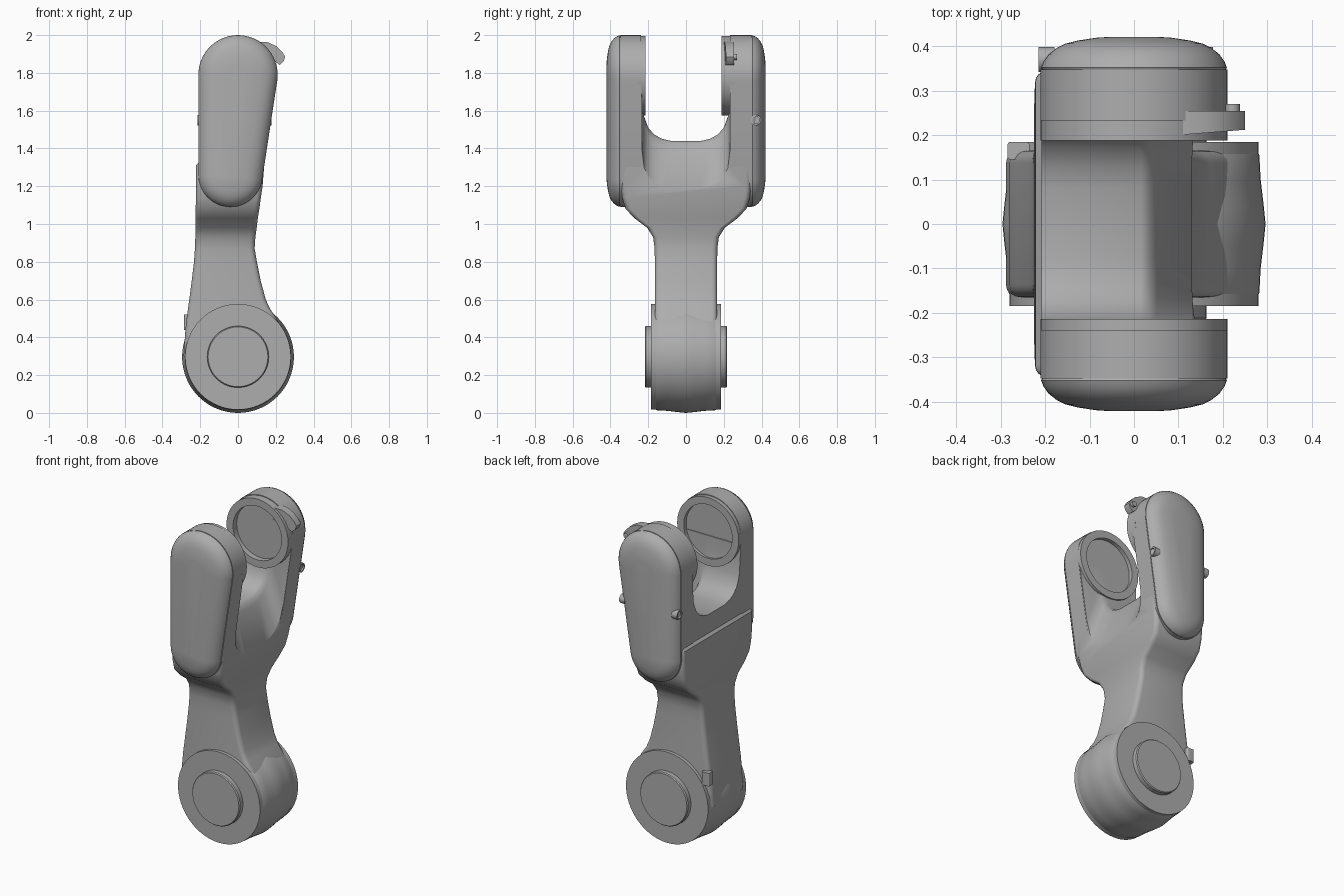
import bpy, bmesh, math
from mathutils import Vector

cube = bpy.data.objects.get("Cube")
if cube:
    bpy.data.objects.remove(cube, do_unlink=True)

grey = bpy.data.materials.new("machine grey")
grey.use_nodes = True
GREY = (0.42, 0.42, 0.42, 1)
grey.diffuse_color = GREY
grey.node_tree.nodes["Principled BSDF"].inputs["Base Color"].default_value = GREY


def smooth(ob, angle=32):
    bpy.ops.object.select_all(action='DESELECT')
    ob.select_set(True)
    bpy.context.view_layer.objects.active = ob
    bpy.ops.object.shade_smooth_by_angle(angle=math.radians(angle))


def loft(name, rings, shade=True):
    """Skin a list of equal-length closed rings and cap both ends."""
    bm = bmesh.new()
    rows = [[bm.verts.new(p) for p in ring] for ring in rings]
    n = len(rows[0])
    for a, b in zip(rows, rows[1:]):
        for i in range(n):
            j = (i + 1) % n
            bm.faces.new((a[i], a[j], b[j], b[i]))
    bm.faces.new(rows[0])
    bm.faces.new(rows[-1])
    bmesh.ops.recalc_face_normals(bm, faces=bm.faces)
    mesh = bpy.data.meshes.new(name)
    bm.to_mesh(mesh)
    bm.free()
    ob = bpy.data.objects.new(name, mesh)
    bpy.context.collection.objects.link(ob)
    mesh.materials.append(grey)
    if shade:
        smooth(ob)
    return ob


def lathe(name, centre, profile, axis='y', n=64):
    """Turn (radius, distance along axis) pairs round the axis."""
    rings = []
    for r, d in profile:
        ring = []
        for k in range(n):
            t = math.tau * k / n
            u, v = r * math.cos(t), r * math.sin(t)
            off = Vector((u, d, v)) if axis == 'y' else Vector((d, u, v))
            ring.append(Vector(centre) + off)
        rings.append(ring)
    return loft(name, rings)


def rounded_rect(z, x0, x1, hy, r=0.028, n=5):
    ring = []
    corners = ((x1 - r, hy - r), (x0 + r, hy - r), (x0 + r, r - hy), (x1 - r, r - hy))
    for q, (cx, cy) in enumerate(corners):
        for k in range(n):
            t = math.pi / 2 * (q + k / (n - 1))
            ring.append((cx + r * math.cos(t), cy + r * math.sin(t), z))
    return ring


def capsule(y, inset, n=28):
    """Tapered capsule outline: large circle above, small one below."""
    ring = []
    for cx, cz, r, a, b in ((0, 1.79, 0.21, -8.6, 180), (-0.04, 1.26, 0.17, 180, 351.4)):
        for k in range(n):
            t = math.radians(a + (b - a) * k / (n - 1))
            ring.append((cx + (r - inset) * math.cos(t), y, cz + (r - inset) * math.sin(t)))
    return ring


# Stem flaring into the fork: z, left edge, right edge, half depth
sections = (
    (0.30, -0.288, 0.25, 0.165), (0.42, -0.280, 0.235, 0.165),
    (0.50, -0.272, 0.205, 0.165), (0.55, -0.265, 0.17, 0.165),
    (0.60, -0.258, 0.147, 0.165), (0.70, -0.245, 0.120, 0.165),
    (0.80, -0.233, 0.100, 0.165), (0.87, -0.228, 0.088, 0.166),
    (0.93, -0.226, 0.092, 0.174), (0.98, -0.225, 0.099, 0.205),
    (1.03, -0.225, 0.105, 0.272), (1.08, -0.224, 0.113, 0.320),
    (1.14, -0.223, 0.121, 0.338), (1.20, -0.223, 0.130, 0.345),
    (1.31, -0.222, 0.139, 0.345), (1.325, -0.208, 0.141, 0.345),
    (1.75, -0.208, 0.204, 0.345))
body = loft("stem_and_fork", [rounded_rect(*s) for s in sections], shade=False)

# Slot between the arms, its floor falling away towards +x
half = ((0.08, 0.0), (0.13, 0.012), (0.17, 0.035), (0.2, 0.07), (0.222, 0.13), (0.232, 0.24))
rings = []
for x, floor in ((-0.5, 1.44), (0.015, 1.44), (0.035, 1.43), (0.052, 1.40),
                 (0.13, 1.19), (0.3, 0.75)):
    ring = [(x, y, floor + dz) for y, dz in half]
    ring += [(x, 0.232, 2.3), (x, -0.237, 2.3)]
    ring += [(x, -y, floor + dz) for y, dz in reversed(half)]
    rings.append(ring)
slot = loft("slot_cutter", rings, shade=False)
slot.hide_render = True
cut = body.modifiers.new("slot", 'BOOLEAN')
cut.operation, cut.solver, cut.object = 'DIFFERENCE', 'EXACT', slot
deps = bpy.context.evaluated_depsgraph_get()
body.data = bpy.data.meshes.new_from_object(body.evaluated_get(deps))
body.modifiers.clear()
bpy.data.objects.remove(slot, do_unlink=True)
smooth(body, 35)

# Arm shells, domed covers and bearing seats
for side, label, inner, seat in ((-1, "front", 0.238, 0.214), (1, "back", 0.233, 0.188)):
    loft(label + "_arm_shell", [capsule(side * inner, 0), capsule(side * 0.348, 0)])
    dome = ((0.346, 0.004), (0.352, 0.001), (0.365, 0.006), (0.382, 0.018), (0.396, 0.036),
            (0.406, 0.056), (0.413, 0.085), (0.419, 0.125), (0.421, 0.155))
    loft(label + "_cover", [capsule(side * y, i) for y, i in dome])
    lathe(label + "_bearing_seat", (0, 0, 1.785),
          [(r, side * y) for r, y in ((0.21, 0.26), (0.21, seat), (0.165, seat),
                                      (0.165, seat + 0.035))])
    # Hub flange with its raised boss
    lathe(label + "_hub_flange", (0, 0, 0.297),
          [(r, side * y) for r, y in ((0.28, 0.15), (0.28, 0.185), (0.163, 0.185),
                                      (0.163, 0.212), (0.158, 0.218))])

# Crowned hub barrel
barrel = ((0.274, 0.168), (0.282, 0.155), (0.285, 0.1), (0.292, 0.04))
crown = [(r, -y) for r, y in barrel] + [(0.296, 0)] + [(r, y) for r, y in reversed(barrel)]
lathe("hub_barrel", (0, 0, 0.296), crown)

# Locking lever and its pin on the back arm
lever = ((0.11, 1.965), (0.16, 1.962), (0.205, 1.94), (0.235, 1.91), (0.25, 1.885),
         (0.242, 1.862), (0.22, 1.842), (0.195, 1.862), (0.16, 1.875), (0.1, 1.89))
loft("locking_lever", [[(x, y0 + k * x, z) for x, z in lever]
                       for y0, k in ((0.192, 0.08), (0.254, 0))])
lathe("lever_pin", (0.222, 0, 1.885), ((0.016, 0.22), (0.016, 0.27)), n=20)

# Cover screws with a sunken head, one on each edge of the back arm
for side, x in ((1, 0.162), (-1, -0.199)):
    lathe("cover_screw", (x, 0.37, 1.55),
          [(r, side * d) for r, d in ((0.028, -0.02), (0.028, 0.016), (0.019, 0.016),
                                      (0.019, 0.006))], axis='x', n=24)

# Small clip beside the hub
loft("hub_clip", [rounded_rect(z, -0.285, -0.235, 0.02, 0.008) for z in (0.44, 0.52)])
bpy.data.objects["hub_clip"].location.y = 0.165
